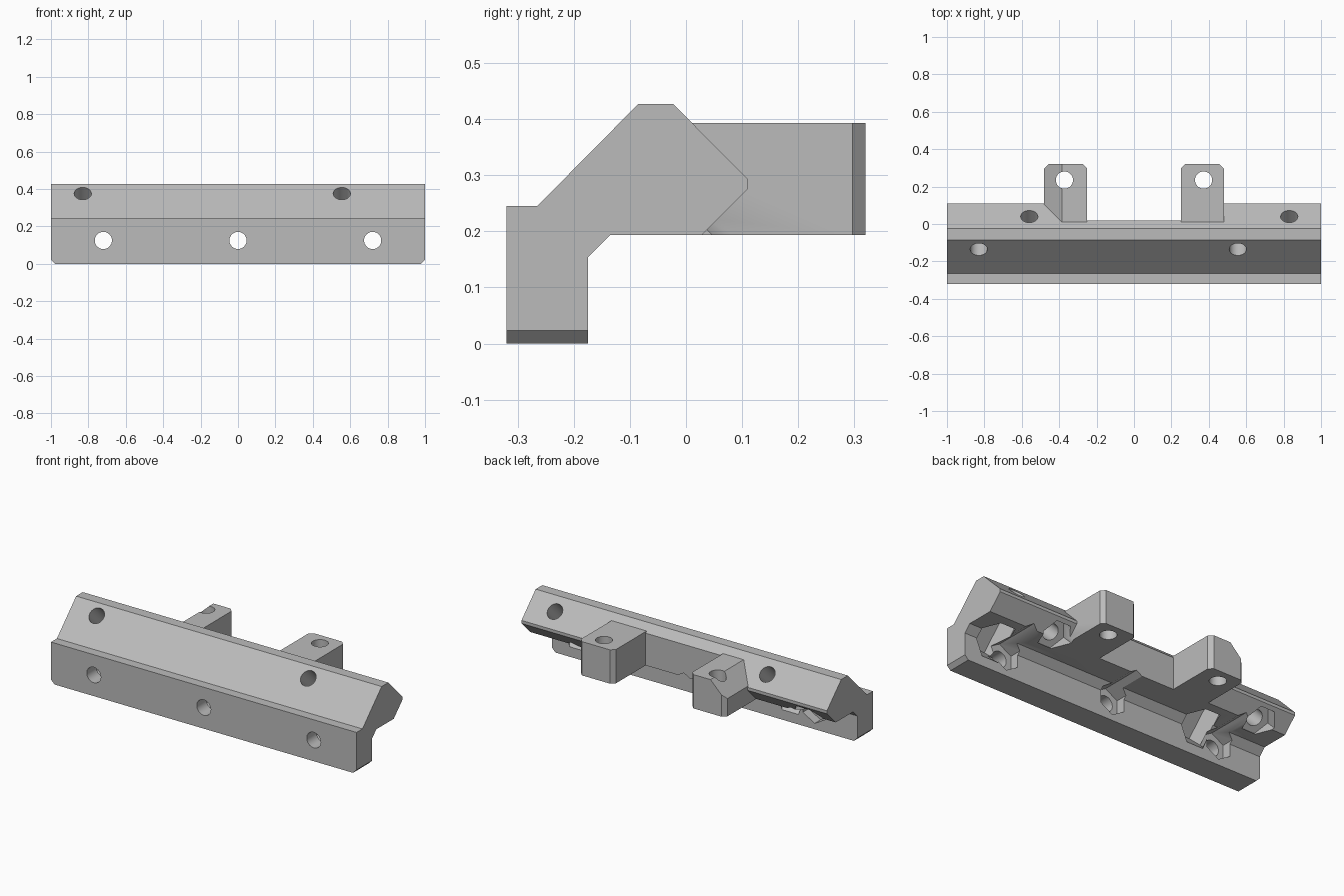
import bpy, bmesh, math
from mathutils import Vector

if "Cube" in bpy.data.objects:
    bpy.data.objects.remove(bpy.data.objects["Cube"])

grey = bpy.data.materials.new("plain grey")
grey.use_nodes = True
colour = (0.5, 0.5, 0.5, 1)
grey.diffuse_color = colour
grey.node_tree.nodes["Principled BSDF"].inputs["Base Color"].default_value = colour


def prism(name, points, offset):
    """Extrude a flat outline along an offset."""
    bm = bmesh.new()
    face = bm.faces.new([bm.verts.new(p) for p in points])
    side = bmesh.ops.extrude_face_region(bm, geom=[face])["geom"]
    moved = [v for v in side if isinstance(v, bmesh.types.BMVert)]
    bmesh.ops.translate(bm, verts=moved, vec=offset)
    bmesh.ops.recalc_face_normals(bm, faces=bm.faces)
    mesh = bpy.data.meshes.new(name)
    bm.to_mesh(mesh)
    bm.free()
    mesh.materials.append(grey)
    obj = bpy.data.objects.new(name, mesh)
    bpy.context.collection.objects.link(obj)
    return obj


def rod(name, start, end, radius, sides=32):
    """Round or six-sided rod; vertex zero lies up, or along x when sloping."""
    start, end = Vector(start), Vector(end)
    axis = (end - start).normalized()
    u = Vector((0, 0, 1)) if abs(axis.z) < 0.1 else Vector((1, 0, 0))
    v = axis.cross(u)
    ring = []
    for i in range(sides):
        a = math.tau * i / sides
        ring.append(start + radius * (math.cos(a) * u + math.sin(a) * v))
    return prism(name, ring, end - start)


def combine(body, tool, operation):
    tool.hide_render = True
    mod = body.modifiers.new(operation, "BOOLEAN")
    mod.operation, mod.solver, mod.object = operation, "EXACT", tool
    bpy.context.view_layer.objects.active = body
    bpy.ops.object.modifier_apply(modifier=mod.name)
    bpy.data.objects.remove(tool)


# Long angled rail
profile = [(-0.32, 0), (-0.175, 0), (-0.175, 0.153), (-0.135, 0.193),
           (0.028, 0.193), (0.11, 0.275), (0.11, 0.293), (-0.023, 0.427),
           (-0.085, 0.427), (-0.265, 0.245), (-0.32, 0.245)]
rail = prism("mounting_rail", [(-1, y, z) for y, z in profile], (2, 0, 0))

# Bevelled lower ends
for s in (-1, 1):
    corner = [(s * 0.977, -0.5, 0), (s * 0.967, -0.5, -0.01),
              (s * 1.01, -0.5, -0.01), (s * 1.01, -0.5, 0.033)]
    combine(rail, prism("end_cutter", corner, (0, 1, 0)), "DIFFERENCE")

# Vertical recess between the two lugs
recess = [(-0.3, 0.02, 0.1), (0.3, 0.02, 0.1), (0.3, 0.2, 0.1), (-0.3, 0.2, 0.1)]
combine(rail, prism("recess_cutter", recess, (0, 0, 0.5)), "DIFFERENCE")

# Rear lugs with clipped corners, the right one sloped on its outer edge
for s in (-1, 1):
    outline = [(0.25, -0.05), (0.48, -0.05), (0.48, 0.297), (0.457, 0.32),
               (0.273, 0.32), (0.25, 0.297)]
    lug = prism("lug", [(s * x, y, 0.193) for x, y in outline], (0, 0, 0.2))
    if s < 0:
        slope = [(-0.385, -0.1, 0.393), (-0.375, -0.1, 0.403),
                 (-0.5, -0.1, 0.403), (-0.5, -0.1, 0.278)]
        combine(lug, prism("slope_cutter", slope, (0, 0.6, 0)), "DIFFERENCE")
    combine(rail, lug, "UNION")

R, NUT = 0.046, 0.09
# Front bolt holes with nut channels behind
for x in (-0.72, 0, 0.72):
    combine(rail, rod("nut", (x, -0.23, 0.125), (x, 0.09, 0.125), NUT, 6), "DIFFERENCE")
    combine(rail, rod("bolt", (x, -0.5, 0.125), (x, 0, 0.125), R), "DIFFERENCE")

# Sloping bolt holes, each ending in a six-sided nut pocket
for x, y, z, d in ((-0.83, -0.135, 0.375, 1), (0.555, -0.135, 0.375, 1),
                   (-0.56, 0.04, 0.364, -1), (0.83, 0.04, 0.364, -1)):
    def along(t):
        return (x, y + d * t, z - t)
    combine(rail, rod("nut", along(0.12), along(0.26), NUT, 6), "DIFFERENCE")
    combine(rail, rod("bolt", along(-0.1), along(0.2), R), "DIFFERENCE")

# Upright holes through the lugs
for x in (-0.372, 0.372):
    combine(rail, rod("bolt", (x, 0.235, 0), (x, 0.235, 0.6), R), "DIFFERENCE")

bpy.ops.object.select_all(action="DESELECT")
rail.select_set(True)
bpy.context.view_layer.objects.active = rail
bpy.ops.object.shade_smooth_by_angle(angle=math.radians(30))
